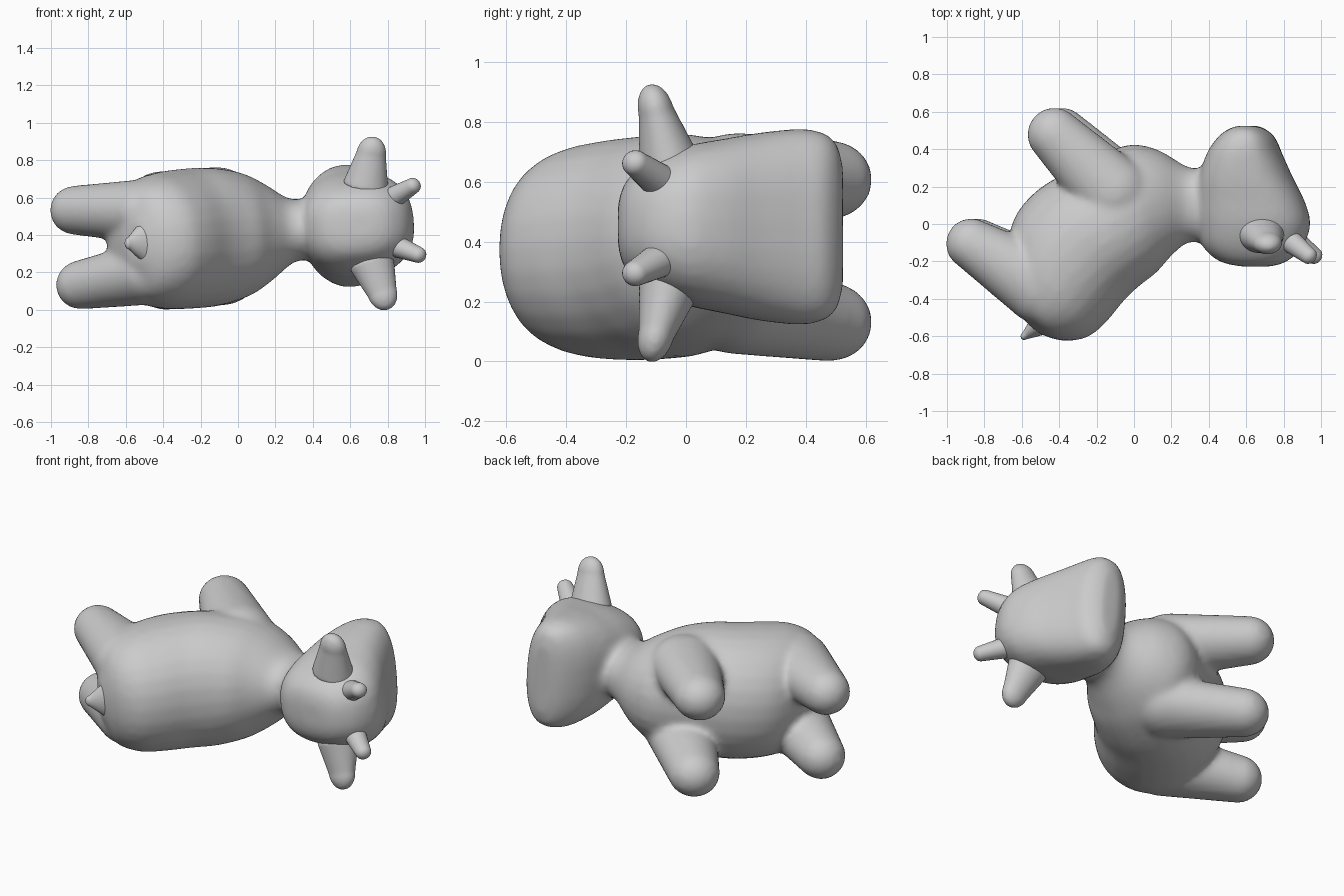
import bpy, bmesh
from math import sin, cos, pi, radians
from mathutils import Vector, Matrix

if "Cube" in bpy.data.objects:
    bpy.data.objects.remove(bpy.data.objects["Cube"])

# Animal lies on its side: built symmetric about local z = 0, then tilted into place
PLACE = Matrix.Translation((0, 0, 0.402)) @ Matrix.Rotation(radians(-4.6), 4, 'Y')
SEG = 28


def skin(bm, rings):
    rows = [[bm.verts.new(p) for p in ring] for ring in rings]
    for a, b in zip(rows, rows[1:]):
        for i in range(len(a)):
            j = (i + 1) % len(a)
            bm.faces.new((a[i], a[j], b[j], b[i]))
    bm.faces.new(rows[0])
    bm.faces.new(rows[-1])


def ring(c, u, v, power=2.0):
    pts = []
    for i in range(SEG):
        a = 2 * pi * i / SEG
        s, t = cos(a), sin(a)
        s = abs(s) ** (2 / power) * (1 if s > 0 else -1)
        t = abs(t) ** (2 / power) * (1 if t > 0 else -1)
        pts.append(c + u * s + v * t)
    return pts


def loft(bm, stations, power, steps=4):
    """Stations: two opposite outline points in the plane and a half width."""
    s = [Vector(r) for r in stations]
    s = [s[0]] + s + [s[-1]]
    rows = []
    for k in range(1, len(s) - 2):
        p, a, b, n = s[k - 1:k + 3]
        for j in range(steps):
            t = j / steps
            rows.append(0.5 * (2 * a + (b - p) * t + (2 * p - 5 * a + 4 * b - n) * t * t
                               + (3 * a - p - 3 * b + n) * t ** 3))
    rows.append(s[-1])
    rings = []
    for bx, by, fx, fy, w in rows:
        b, f = Vector((bx, by, 0)), Vector((fx, fy, 0))
        rings.append(ring((b + f) / 2, (f - b) / 2, Vector((0, 0, w)), power))
    skin(bm, rings)


def limb(bm, p0, p1, r0, r1, hint, cap, side=1, base=0.0):
    """Tapered tube with rounded tip (and base); radii are (along hint, across)."""
    p0, p1, hint = (Vector((p[0], p[1], p[2] * side)) for p in (p0, p1, hint))
    d = (p1 - p0).normalized()
    u = (hint - d * hint.dot(d)).normalized()
    v = d.cross(u)
    arc = [k / 6 * pi / 2 * 0.97 for k in range(1, 7)]
    rings = []
    if base:
        for a in reversed(arc):
            rings.append(ring(p0 - d * base * sin(a), u * r0[0] * cos(a), v * r0[1] * cos(a)))
    for k in range(7):
        t = k / 6
        rings.append(ring(p0.lerp(p1, t), u * (r0[0] + (r1[0] - r0[0]) * t),
                          v * (r0[1] + (r1[1] - r0[1]) * t)))
    for a in arc:
        rings.append(ring(p1 + d * cap * sin(a), u * r1[0] * cos(a), v * r1[1] * cos(a)))
    skin(bm, rings)


def finish(name, bm, voxel=None):
    bmesh.ops.recalc_face_normals(bm, faces=bm.faces)
    bm.transform(PLACE)
    me = bpy.data.meshes.new(name)
    bm.to_mesh(me)
    bm.free()
    ob = bpy.data.objects.new(name, me)
    bpy.context.collection.objects.link(ob)
    if voxel:
        m = ob.modifiers.new("merge", 'REMESH')
        m.mode, m.voxel_size, m.use_smooth_shade = 'VOXEL', voxel, True
        m = ob.modifiers.new("soften", 'SMOOTH')
        m.factor, m.iterations = 0.5, 10
    else:
        me.polygons.foreach_set("use_smooth", [True] * len(me.polygons))
    return ob


# Body, head and legs merged into one soft skin
bm = bmesh.new()
loft(bm, [
    (-0.50, -0.590, -0.61, -0.49, 0.11),
    (-0.38, -0.625, -0.70, -0.30, 0.275),
    (-0.25, -0.605, -0.68, -0.10, 0.345),
    (-0.15, -0.525, -0.62, 0.07, 0.368),
    (-0.05, -0.405, -0.48, 0.21, 0.375),
    (0.03, -0.33, -0.28, 0.31, 0.37),
    (0.12, -0.26, -0.05, 0.42, 0.33),
    (0.20, -0.17, 0.12, 0.40, 0.26),
    (0.29, -0.10, 0.29, 0.305, 0.17),
    (0.40, -0.10, 0.40, 0.30, 0.17)], 2.1)
loft(bm, [
    (0.58, -0.228, 0.73, -0.228, 0.07),
    (0.46, -0.20, 0.82, -0.20, 0.15),
    (0.37, -0.12, 0.905, -0.12, 0.215),
    (0.34, 0.00, 0.945, 0.00, 0.265),
    (0.335, 0.12, 0.915, 0.12, 0.29),
    (0.35, 0.25, 0.85, 0.25, 0.315),
    (0.395, 0.38, 0.79, 0.38, 0.328),
    (0.45, 0.46, 0.755, 0.46, 0.315),
    (0.505, 0.505, 0.705, 0.505, 0.275),
    (0.56, 0.525, 0.66, 0.525, 0.20)], 2.5)
for side in (1, -1):
    limb(bm, (-0.49, -0.33, 0.165), (-0.858, -0.105, 0.20), (0.172, 0.205), (0.132, 0.137),
         (0, 0, 1), 0.135, side, 0.2)
    limb(bm, (-0.10, 0.17, 0.205), (-0.41, 0.48, 0.238), (0.166, 0.20), (0.133, 0.145),
         (0, 0, 1), 0.142, side, 0.2)
finish("body", bm, 0.018)

# Ears and horns, one pair each
for side, label in ((1, "left"), (-1, "right")):
    bm = bmesh.new()
    limb(bm, (0.70, -0.055, 0.20), (0.745, -0.10, 0.375), (0.125, 0.105), (0.08, 0.06),
         (1, 0, 0), 0.095, side)
    finish(label + "_ear", bm, 0.01)
    bm = bmesh.new()
    limb(bm, (0.82, -0.07, 0.12), (0.953, -0.17, 0.185), (0.062, 0.066), (0.043, 0.045),
         (0, 0, 1), 0.04, side)
    finish(label + "_horn", bm)

# Short tail
bm = bmesh.new()
limb(bm, (-0.48, -0.52, 0), (-0.588, -0.60, 0), (0.14, 0.075), (0.03, 0.02), (0, 0, 1), 0.02)
finish("tail", bm)
